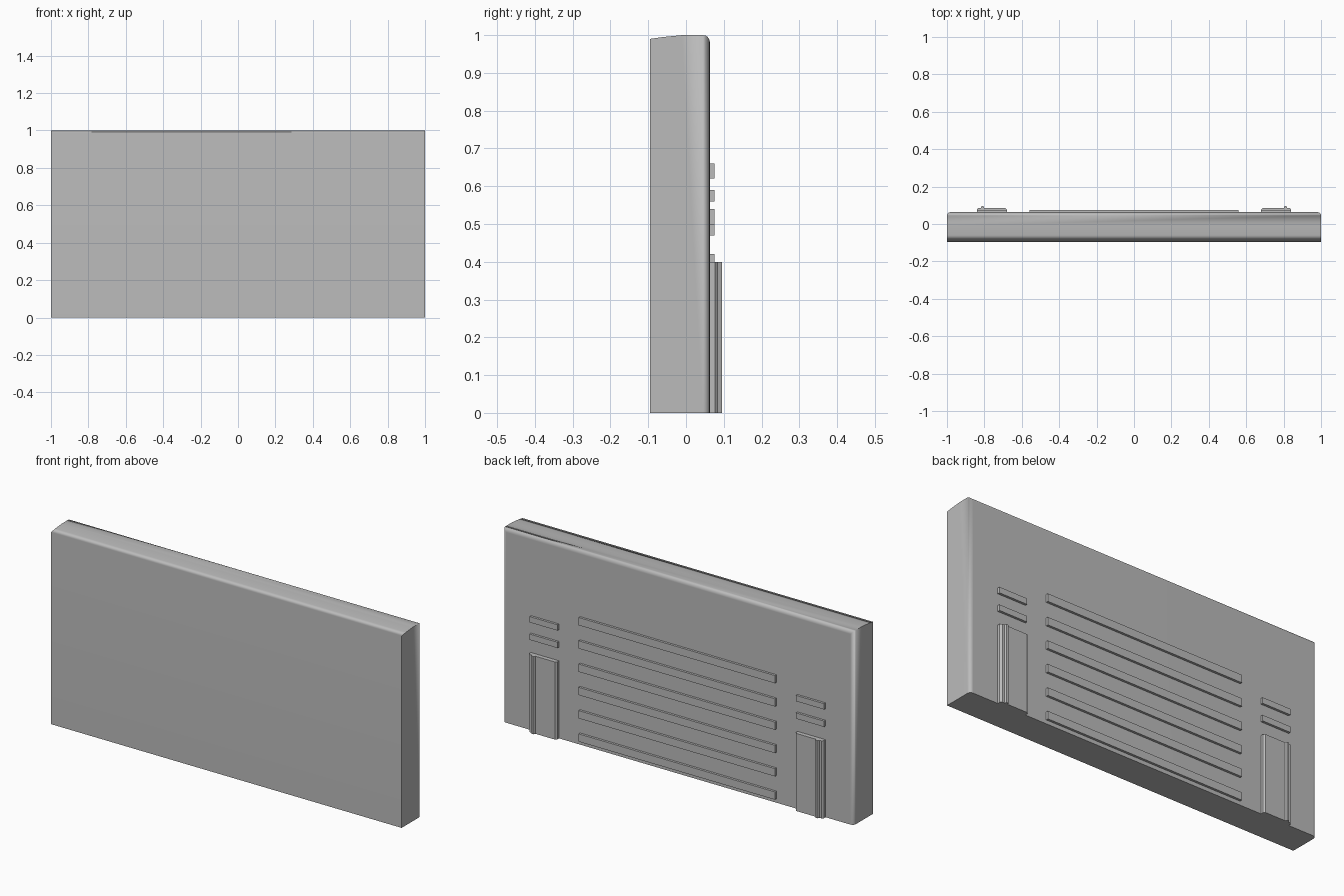
import bpy, bmesh, math
from mathutils import Vector

cube = bpy.data.objects.get("Cube")
if cube:
    bpy.data.objects.remove(cube, do_unlink=True)

grey = bpy.data.materials.new("mid_grey")
grey.use_nodes = True
grey.diffuse_color = (0.5, 0.5, 0.5, 1)
grey.node_tree.nodes["Principled BSDF"].inputs["Base Color"].default_value = (0.5, 0.5, 0.5, 1)

BACK = 0.063      # back face of the slab
INSIDE = 0.05     # raised parts are rooted inside the slab


def finish(name, bm):
    bmesh.ops.recalc_face_normals(bm, faces=bm.faces)
    mesh = bpy.data.meshes.new(name)
    bm.to_mesh(mesh)
    bm.free()
    mesh.materials.append(grey)
    obj = bpy.data.objects.new(name, mesh)
    bpy.context.collection.objects.link(obj)
    return obj


def prism(points, offset):
    """Extrude a closed outline along the offset vector."""
    bm = bmesh.new()
    face = bm.faces.new([bm.verts.new(p) for p in points])
    result = bmesh.ops.extrude_face_region(bm, geom=[face])
    verts = [g for g in result["geom"] if isinstance(g, bmesh.types.BMVert)]
    bmesh.ops.translate(bm, verts=verts, vec=Vector(offset))
    return bm


def bar(name, x0, x1, z0, z1):
    outline = [(x0, INSIDE, z0), (x1, INSIDE, z0), (x1, INSIDE, z1), (x0, INSIDE, z1)]
    return finish(name, prism(outline, (0, 0.075 - INSIDE, 0)))


# Slab: side profile with a gently sloped top, rounded along the back edges
profile = [(-0.095, 0), (-0.095, 0.99), (-0.06, 0.995), (-0.01, 1), (BACK, 1), (BACK, 0)]
bm = prism([(-1, y, z) for y, z in profile], (2, 0, 0))
back_edges = [e for e in bm.edges
              if all(abs(v.co.y - BACK) < 1e-4 for v in e.verts)
              and sum(v.co.z for v in e.verts) > 0.1]
bmesh.ops.bevel(bm, geom=back_edges, offset=0.018, segments=4, profile=0.5, affect='EDGES')
slab = finish("slab", bm)
bpy.ops.object.select_all(action='DESELECT')
slab.select_set(True)
bpy.context.view_layer.objects.active = slab
bpy.ops.object.shade_smooth_by_angle(angle=math.radians(88))
weighted = slab.modifiers.new("weighted_normals", 'WEIGHTED_NORMAL')
weighted.keep_sharp = True

# Long horizontal bars across the middle of the back
for i in range(6):
    z = 0.02 + 0.12 * i
    bar(f"long_bar_{i + 1}", -0.56, 0.56, z, z + 0.04)

# Door panels with a ridge, and short bars above them, on both sides
door = [(0.68, INSIDE), (0.68, 0.077), (0.688, 0.085), (0.80, 0.085), (0.805, 0.095),
        (0.815, 0.095), (0.82, 0.085), (0.832, 0.085), (0.84, 0.077), (0.84, INSIDE)]
for side, s in (("left", 1), ("right", -1)):
    finish(f"{side}_door_panel", prism([(s * x, y, 0) for x, y in door], (0, 0, 0.4)))
    for i, z in enumerate((0.47, 0.56)):
        bar(f"{side}_short_bar_{i + 1}", s * 0.68, s * 0.84, z, z + 0.03)
